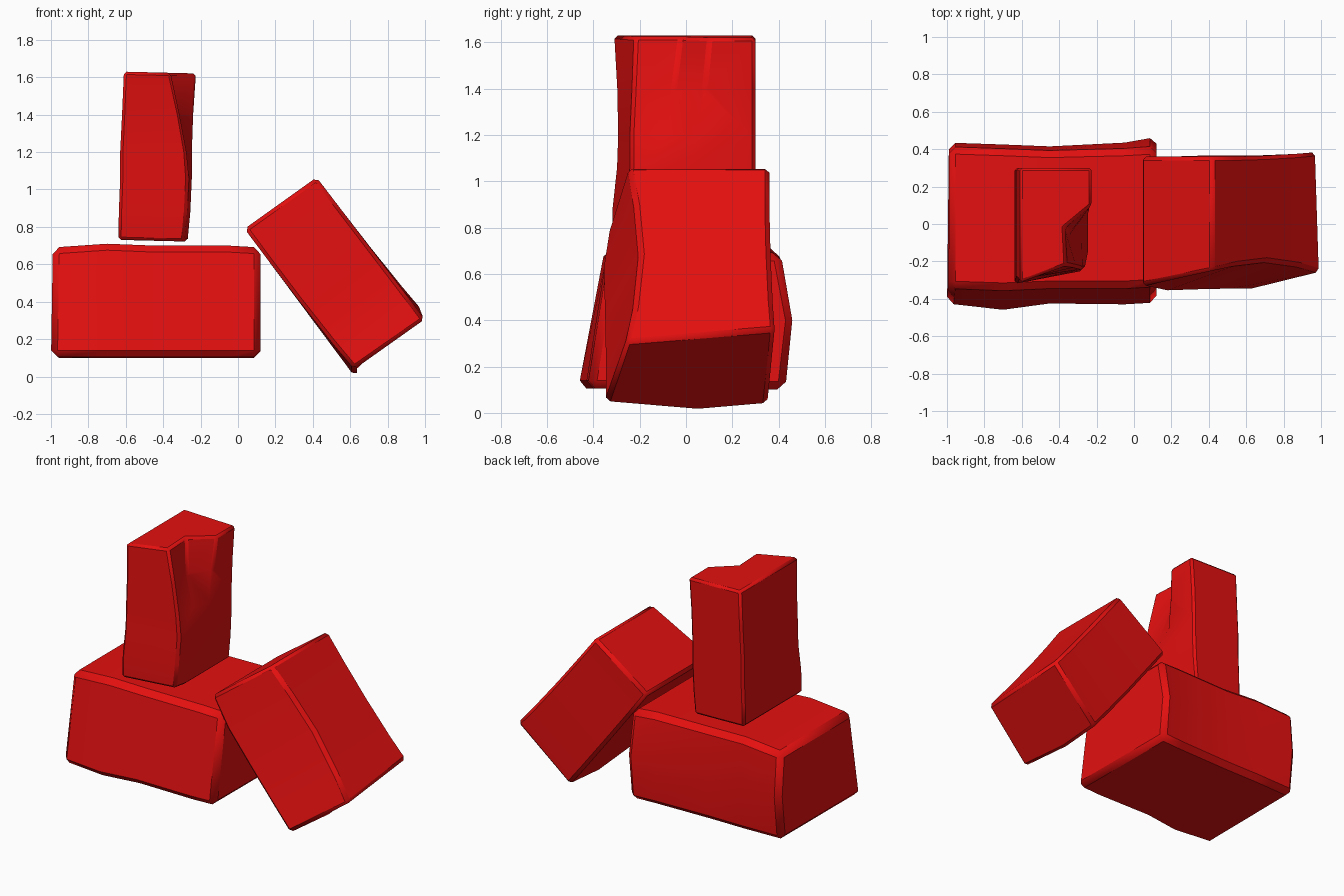
import bpy, bmesh, math

red = bpy.data.materials.new("brick_red")
red.diffuse_color = (0.78, 0.005, 0.005, 1)


def loft_brick(name, rings, bevel):
    """Skin a closed block through cross-sections, then soften its worn edges."""
    bm = bmesh.new()
    loops = [[bm.verts.new(p) for p in ring] for ring in rings]
    n = len(loops[0])
    for a, b in zip(loops, loops[1:]):
        for i in range(n):
            j = (i + 1) % n
            bm.faces.new((a[i], a[j], b[j], b[i]))
    bm.faces.new(loops[0])
    bm.faces.new(loops[-1])
    bmesh.ops.recalc_face_normals(bm, faces=bm.faces[:])
    mesh = bpy.data.meshes.new(name)
    bm.to_mesh(mesh)
    bm.free()
    mesh.materials.append(red)
    ob = bpy.data.objects.new(name, mesh)
    bpy.context.collection.objects.link(ob)
    mod = ob.modifiers.new("worn_edges", "BEVEL")
    mod.width = bevel
    mod.segments = 1
    mod.limit_method = "ANGLE"
    mod.angle_limit = math.radians(38)
    bpy.ops.object.select_all(action="DESELECT")
    bpy.context.view_layer.objects.active = ob
    ob.select_set(True)
    bpy.ops.object.shade_smooth_by_angle(angle=math.radians(30))
    return ob


# Lying brick: x, front-bottom y, front-top y, back-top y, back-middle y, back-bottom y, top z
lying = [
    (-0.99, -0.43, -0.34, 0.41, 0.435, 0.40, 0.69),
    (-0.70, -0.465, -0.35, 0.40, 0.425, 0.41, 0.71),
    (-0.45, -0.43, -0.34, 0.39, 0.415, 0.41, 0.70),
    (-0.05, -0.435, -0.34, 0.40, 0.435, 0.42, 0.70),
    (0.12, -0.425, -0.33, 0.41, 0.465, 0.43, 0.69),
]
loft_brick("lying_brick", [
    [(x - 0.01 * (x < -0.9), fb, 0.105), (x, ft, zt), (x, bt, zt),
     (x, bmid, 0.40), (x, bb, 0.10)]
    for x, fb, ft, bt, bmid, bb, zt in lying], 0.035)

# Leaning brick: position along its length, upper-front y, upper-back y,
# lower-back y, lower-front y
leaning = [
    (0.0, -0.25, 0.36, 0.36, -0.33),
    (0.22, -0.22, 0.36, 0.36, -0.36),
    (0.5, -0.20, 0.365, 0.365, -0.355),
    (0.8, -0.225, 0.375, 0.36, -0.35),
    (1.0, -0.26, 0.385, 0.35, -0.35),
]
rings = []
for t, uf, ub, lb, lf in leaning:
    ux, uz = 0.42 + 0.58 * t, 1.065 - 0.76 * t
    lx, lz = 0.035 + 0.585 * t, 0.79 - 0.785 * t
    k = t ** 3
    rings.append([(ux, uf, uz), (ux - 0.02 * k, ub, uz + 0.055 * k),
                  (lx, lb, lz + 0.025 * k), (lx, 0.05, lz),
                  (lx, lf, lz + 0.035 * k)])
loft_brick("leaning_brick", rings, 0.02)

# Upright brick: z, then the front-left, front-right, chip hollow, chip back,
# back-right and back-left points; the chip closes up further down
upright = [
    (0.72, (-0.64, -0.32), (-0.29, -0.25), (-0.27, -0.16), (-0.27, 0.0), (-0.27, 0.30), (-0.64, 0.30)),
    (0.88, (-0.637, -0.32), (-0.275, -0.25), (-0.255, -0.16), (-0.255, 0.0), (-0.255, 0.30), (-0.637, 0.30)),
    (1.06, (-0.63, -0.30), (-0.265, -0.24), (-0.247, -0.15), (-0.247, 0.02), (-0.247, 0.30), (-0.63, 0.30)),
    (1.20, (-0.63, -0.295), (-0.275, -0.24), (-0.28, -0.08), (-0.247, 0.05), (-0.247, 0.30), (-0.63, 0.30)),
    (1.40, (-0.62, -0.30), (-0.31, -0.23), (-0.345, -0.05), (-0.24, 0.08), (-0.24, 0.30), (-0.62, 0.30)),
    (1.62, (-0.61, -0.315), (-0.36, -0.22), (-0.37, -0.02), (-0.225, 0.10), (-0.225, 0.30), (-0.61, 0.30)),
]
loft_brick("upright_brick", [
    [(x, y, r[0] + (0.01 - 0.025 * (x + 0.61)) * (r[0] > 1.5 or r[0] < 0.8))
     for x, y in r[1:]] for r in upright], 0.015)
